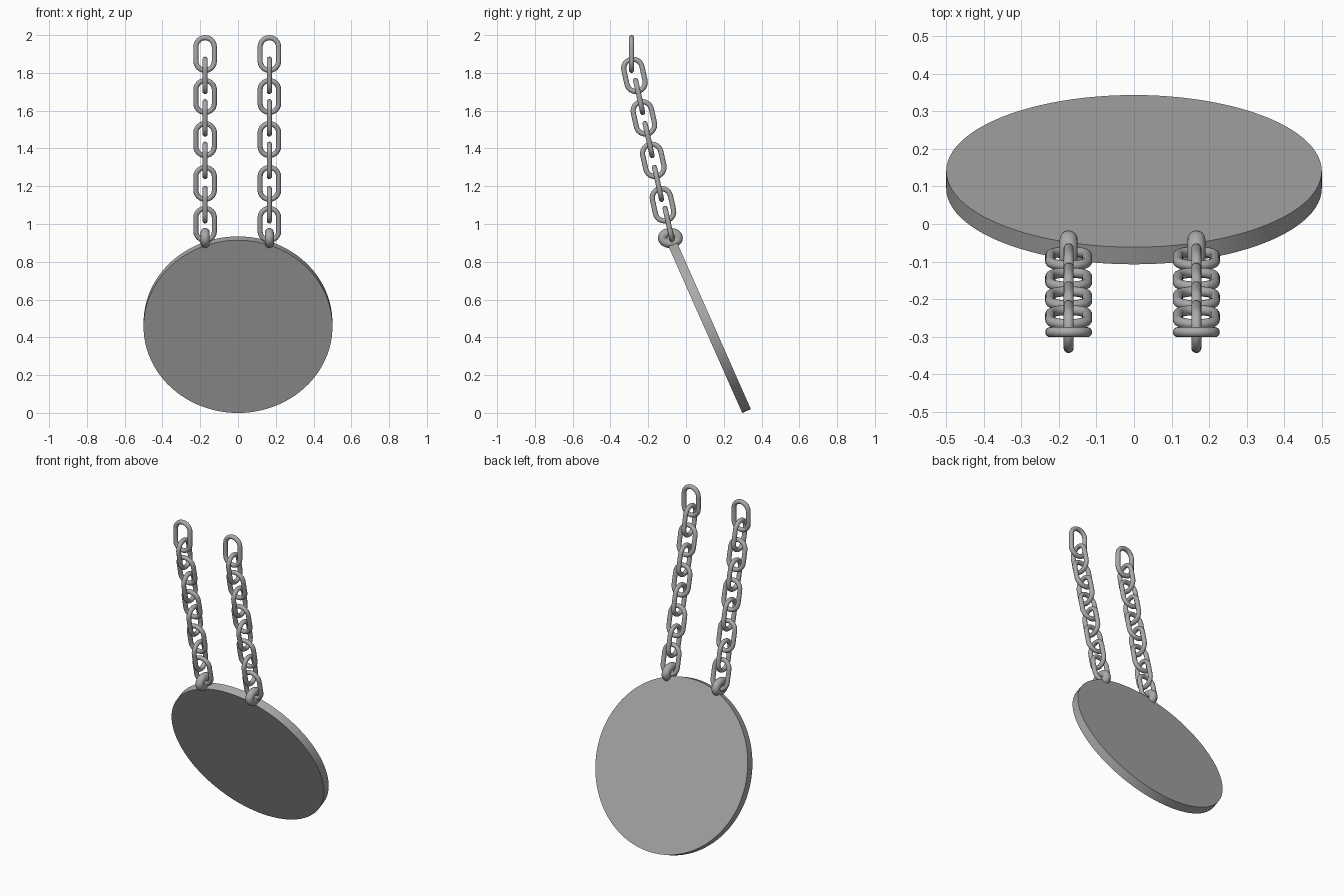
import bpy, math
from mathutils import Vector, Matrix

if "Cube" in bpy.data.objects:
    bpy.data.objects.remove(bpy.data.objects["Cube"])

def material(name, v):
    m = bpy.data.materials.new(name)
    m.diffuse_color = (v, v, v, 1)
    m.use_nodes = True
    m.node_tree.nodes["Principled BSDF"].inputs["Base Color"].default_value = m.diffuse_color
    return m

steel = material("chain grey", 0.40)
plate = material("plate grey", 0.40)

def finish(ob, mat, angle):
    ob.data.materials.append(mat)
    bpy.ops.object.select_all(action='DESELECT')
    ob.select_set(True)
    bpy.context.view_layer.objects.active = ob
    bpy.ops.object.shade_smooth_by_angle(angle=math.radians(angle))

def sweep(name, path, radius, matrix, mat, sides=16):
    """Closed tube round a planar path in local XZ."""
    n, verts, faces = len(path), [], []
    for i, (x, z) in enumerate(path):
        a, b = path[i - 1], path[(i + 1) % n]
        out = Vector((b[1] - a[1], 0, a[0] - b[0])).normalized()
        for k in range(sides):
            t = 2 * math.pi * k / sides
            p = Vector((x, 0, z)) + radius * (out * math.cos(t) + Vector((0, 1, 0)) * math.sin(t))
            verts.append(matrix @ p)
    for i in range(n):
        j = (i + 1) % n
        for k in range(sides):
            l = (k + 1) % sides
            faces.append((i * sides + k, i * sides + l, j * sides + l, j * sides + k))
    me = bpy.data.meshes.new(name)
    me.from_pydata(verts, [], faces)
    ob = bpy.data.objects.new(name, me)
    bpy.context.collection.objects.link(ob)
    # make the normals point outwards
    import bmesh
    bm = bmesh.new()
    bm.from_mesh(me)
    bmesh.ops.recalc_face_normals(bm, faces=bm.faces)
    bm.to_mesh(me)
    bm.free()
    finish(ob, mat, 60)

# Tilted round plate
tilt = math.asin(0.405)
bpy.ops.mesh.primitive_cylinder_add(vertices=96, radius=0.5, depth=0.05,
    location=(0, 0.118, 0.467), rotation=(tilt - math.pi / 2, 0, 0))
disc = bpy.context.object
disc.name = "round_plate"
finish(disc, plate, 40)

# Stadium-shaped chain link centreline and oval eye centreline
R, H, TUBE = 0.049, 0.0375, 0.0135
link = []
for side in (1, -1):
    for k in range(13):
        t = math.pi * k / 12
        link.append((side * R * math.cos(t), side * (H + R * math.sin(t))))
eye = [(0.042 * math.cos(2 * math.pi * k / 32), 0.029 * math.sin(2 * math.pi * k / 32)) for k in range(32)]

# Chains hanging down to the plate, alternate links turned a quarter
centres = [(-0.288, 1.90), (-0.273, 1.787), (-0.248, 1.675), (-0.223, 1.562),
           (-0.198, 1.447), (-0.173, 1.337), (-0.148, 1.215), (-0.122, 1.102), (-0.092, 0.998)]
for label, x in (("left", -0.174), ("right", 0.166)):
    for i, (y, z) in enumerate(centres):
        lean = 0 if i == 0 else math.radians(12.5)
        m = Matrix.Translation((x, y, z)) @ Matrix.Rotation(lean, 4, 'X')
        if i % 2:
            m = m @ Matrix.Rotation(math.pi / 2, 4, 'Z')
        sweep(f"{label}_chain_link_{i + 1}", link, TUBE, m, steel)
    m = Matrix.Translation((x, -0.083, 0.926)) @ Matrix.Rotation(math.pi / 2, 4, 'Z')
    sweep(f"{label}_plate_eye", eye, 0.024, m, steel)
